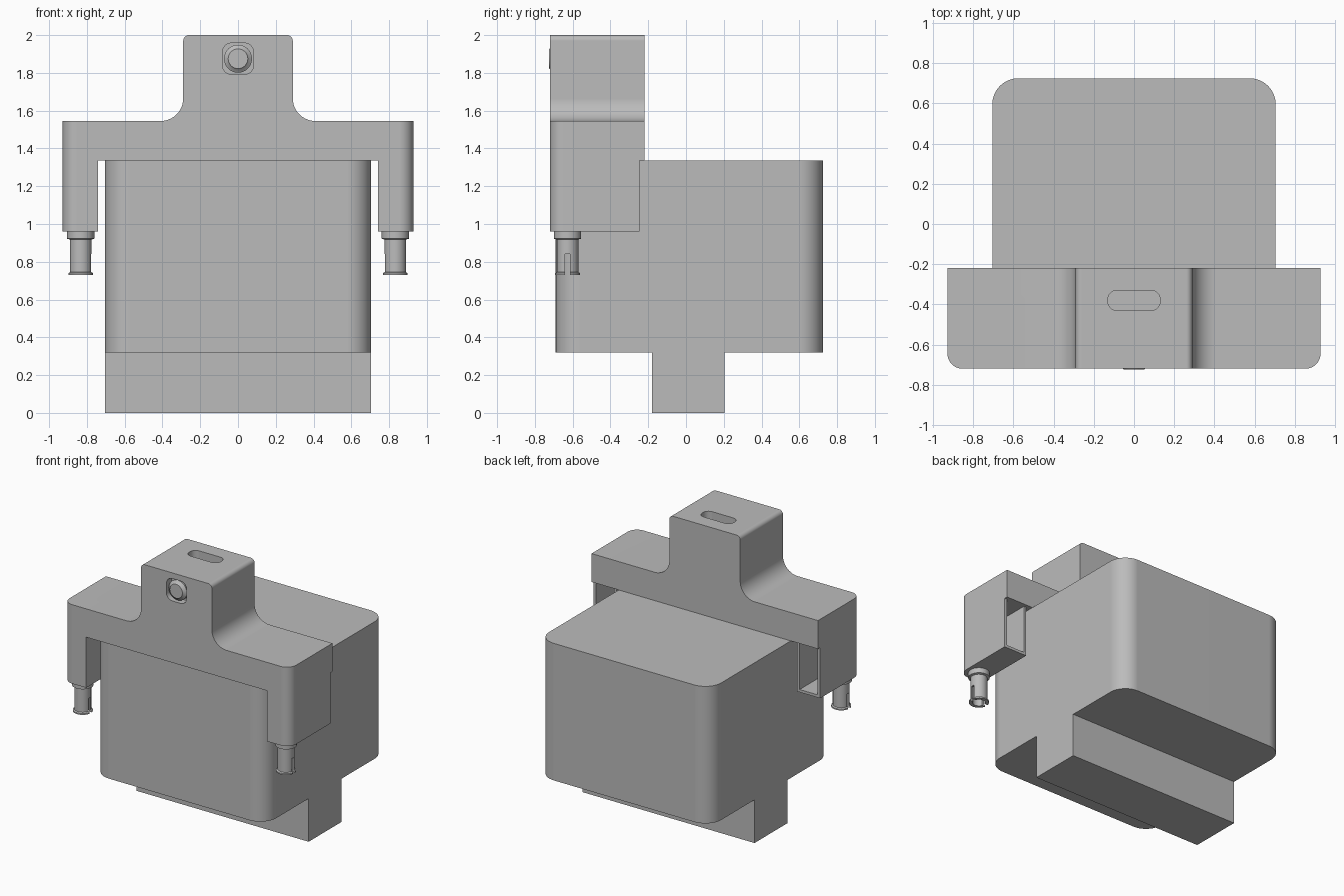
import bpy, bmesh
from math import sin, cos, pi, radians
from mathutils import Matrix, Vector

if "Cube" in bpy.data.objects:
    bpy.data.objects.remove(bpy.data.objects["Cube"])

grey = bpy.data.materials.new("plain grey")
grey.use_nodes = True
grey.diffuse_color = (0.5, 0.5, 0.5, 1)
grey.node_tree.nodes["Principled BSDF"].inputs["Base Color"].default_value = grey.diffuse_color


def make(name, bm):
    bmesh.ops.recalc_face_normals(bm, faces=bm.faces)
    mesh = bpy.data.meshes.new(name)
    bm.to_mesh(mesh)
    bm.free()
    mesh.materials.append(grey)
    obj = bpy.data.objects.new(name, mesh)
    bpy.context.collection.objects.link(obj)
    return obj


def box(name, lo, hi, axis=None, radius=0):
    """Box between two corners, optionally rounding the edges along one axis."""
    lo, hi = Vector(lo), Vector(hi)
    bm = bmesh.new()
    bmesh.ops.create_cube(bm, size=1)
    for v in bm.verts:
        v.co = (lo + hi) / 2 + v.co * (hi - lo)
    if axis is not None:
        edges = [e for e in bm.edges
                 if abs((e.verts[0].co - e.verts[1].co)[axis]) > 1e-5]
        bmesh.ops.bevel(bm, geom=edges, offset=radius, segments=10,
                        profile=0.5, affect='EDGES')
    return make(name, bm)


def lathe(name, profile, centre, tilt=0):
    """Spin (radius, height) points around z, then tilt about x and place."""
    bm = bmesh.new()
    verts = [bm.verts.new((r, 0, h)) for r, h in profile]
    edges = [bm.edges.new(pair) for pair in zip(verts, verts[1:])]
    bmesh.ops.spin(bm, geom=verts + edges, cent=(0, 0, 0), axis=(0, 0, 1),
                   angle=2 * pi, steps=40)
    bmesh.ops.remove_doubles(bm, verts=bm.verts, dist=1e-5)
    bm.transform(Matrix.Translation(centre) @ Matrix.Rotation(tilt, 4, 'X'))
    return make(name, bm)


def cut(obj, cutter):
    mod = obj.modifiers.new("cut", 'BOOLEAN')
    mod.operation = 'DIFFERENCE'
    mod.solver = 'EXACT'
    mod.object = cutter
    bpy.context.view_layer.update()
    result = obj.evaluated_get(bpy.context.evaluated_depsgraph_get())
    mesh = bpy.data.meshes.new_from_object(result)
    obj.modifiers.clear()
    obj.data = mesh
    bpy.data.objects.remove(cutter)


def finish(obj):
    bpy.ops.object.select_all(action='DESELECT')
    obj.select_set(True)
    bpy.context.view_layer.objects.active = obj
    bpy.ops.object.shade_smooth_by_angle(angle=radians(30))
    mod = obj.modifiers.new("even shading", 'WEIGHTED_NORMAL')
    mod.keep_sharp = True


def arc(cx, cz, r, start, end, steps=10):
    angles = [radians(start + (end - start) * i / steps) for i in range(steps + 1)]
    return [(cx + r * cos(a), cz + r * sin(a)) for a in angles]


# Main block and the crosswise foot under it
parts = [box("main_block", (-0.705, -0.69, 0.32), (0.705, 0.725, 1.335), 2, 0.13),
         box("foot", (-0.705, -0.18, 0), (0.705, 0.205, 0.32))]

# Bracket: mirrored outline with tower, shoulders and two legs
FRONT, BACK, LEG_BACK, ARM = -0.72, -0.22, -0.245, 1.335
half = [(0.74, ARM), (0.74, 0.96), (0.928, 0.96), (0.928, 1.545)]
half += arc(0.41, 1.665, 0.12, 270, 180)
half += arc(0.26, 1.97, 0.03, 0, 90)
outline = half + [(-x, z) for x, z in reversed(half)]
bm = bmesh.new()
face = bm.faces.new([bm.verts.new((x, FRONT, z)) for x, z in outline])
grown = bmesh.ops.extrude_face_region(bm, geom=[face])["geom"]
bmesh.ops.translate(bm, vec=(0, BACK - FRONT, 0),
                    verts=[v for v in grown if isinstance(v, bmesh.types.BMVert)])
corners = [e for e in bm.edges
           if all(abs(v.co.x) > 0.92 and v.co.y < FRONT + 0.01 for v in e.verts)
           and abs(e.verts[0].co.z - e.verts[1].co.z) > 0.1]
bmesh.ops.bevel(bm, geom=corners, offset=0.075, segments=10, profile=0.5, affect='EDGES')
bracket = make("bracket", bm)
parts.append(bracket)

# Legs are set back behind the arm and hollow towards the rear
for s in (-1, 1):
    def span(a, b):
        return sorted((s * a, s * b))
    x0, x1 = span(0.7, 1)
    cut(bracket, box("leg_trim", (x0, LEG_BACK, 0.9), (x1, 0, ARM)))
    x0, x1 = span(0.76, 0.908)
    cut(bracket, box("leg_pocket", (x0, -0.69, 0.98), (x1, 0, ARM)))

# Slot in the tower top and recess for the button
cut(bracket, box("top_slot", (-0.13, -0.43, 1.86), (0.13, -0.33, 2.1), 2, 0.045))
cut(bracket, box("button_recess", (-0.083, -0.8, 1.792), (0.083, -0.66, 1.958), 1, 0.05))

# Round push button with a chamfered rim
parts.append(lathe("button", [(0, 0.07), (0.052, 0.07), (0.056, 0.062), (0.074, 0.05),
                              (0.074, 0), (0, 0)], (0, -0.655, 1.875), pi / 2))

# Hollow split plug pins under the legs
PIN = [(0, 0.96), (0.072, 0.96), (0.072, 0.922), (0.057, 0.918), (0.057, 0.745),
       (0.067, 0.74), (0.067, 0.73), (0.042, 0.73), (0.042, 0.9), (0, 0.9)]
for side, s in (("right", -1), ("left", 1)):
    x, y = s * 0.833, -0.627
    pin = lathe(side + "_pin", PIN, (x, y, 0))
    cut(pin, box("pin_split", (x - 0.1, y - 0.013, 0.7), (x + 0.1, y + 0.013, 0.84)))
    parts.append(pin)

for part in parts:
    finish(part)
